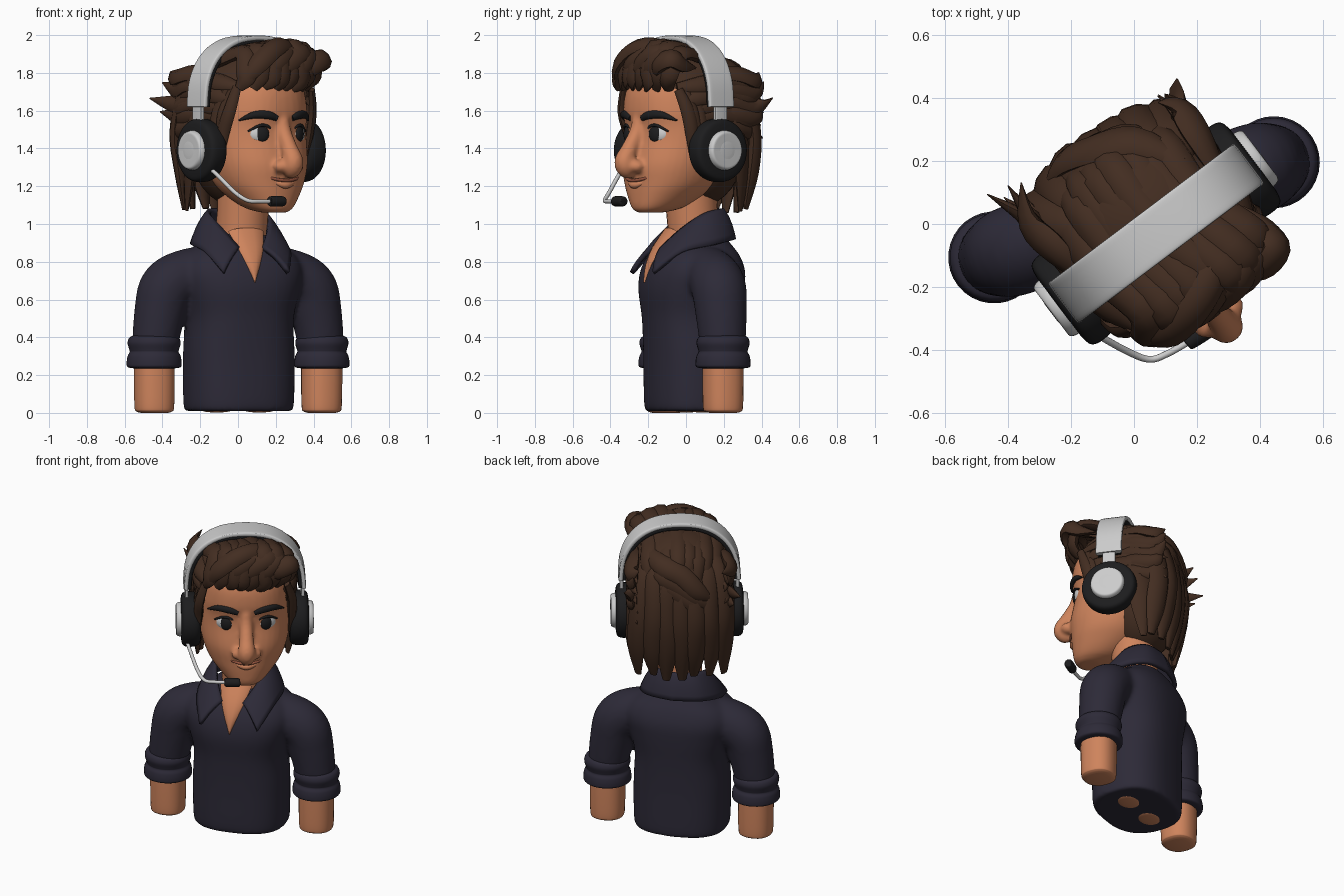
import bpy, bmesh, math, random
from mathutils import Vector, Matrix

if "Cube" in bpy.data.objects:
    bpy.data.objects.remove(bpy.data.objects["Cube"])

random.seed(4)
T, R = Matrix.Translation, Matrix.Rotation
HEAD = T((.07, -.03, 0)) @ R(math.radians(37), 4, 'Z')
BODY = T((0, .045, 0)) @ R(math.radians(18.8), 4, 'Z')
WORLD = Matrix()


def material(name, *rgb):
    m = bpy.data.materials.new(name)
    m.diffuse_color = (*rgb, 1)
    m.use_nodes = True
    m.node_tree.nodes["Principled BSDF"].inputs["Base Color"].default_value = m.diffuse_color
    return m


SKIN = material("skin", .62, .23, .108)
HAIR = material("hair", .055, .026, .015)
SHIRT = material("shirt", .026, .023, .039)
BLACK = material("black", .012, .012, .013)
WHITE = material("eye_white", .8, .8, .8)
LIP = material("lip", .3, .09, .05)


def finish(name, bm, mat, frame):
    bmesh.ops.recalc_face_normals(bm, faces=bm.faces)
    me = bpy.data.meshes.new(name)
    bm.to_mesh(me)
    bm.free()
    me.polygons.foreach_set("use_smooth", [True] * len(me.polygons))
    me.set_sharp_from_angle(angle=math.radians(50))
    if mat:
        me.materials.append(mat)
    ob = bpy.data.objects.new(name, me)
    bpy.context.collection.objects.link(ob)
    ob.matrix_world = frame
    return ob


def spline(pts, n=5):
    """Catmull-Rom through tuples of any length."""
    p = [pts[0]] + list(pts) + [pts[-1]]
    out = []
    for i in range(1, len(p) - 2):
        for k in range(n):
            t = k / n
            out.append([.5 * (2 * b + (c - a) * t + (2 * a - 5 * b + 4 * c - d) * t * t
                        + (3 * b - a - 3 * c + d) * t ** 3)
                        for a, b, c, d in zip(p[i - 1], p[i], p[i + 1], p[i + 2])])
    return out + [list(pts[-1])]


def oval(i, n, e):
    a = 2 * math.pi * i / n
    f = lambda v: math.copysign(abs(v) ** (2 / e), v)
    return f(math.cos(a)), f(math.sin(a))


def skin_rings(bm, rings):
    vs = [[bm.verts.new(p) for p in r] for r in rings]
    n = len(vs[0])
    for a, b in zip(vs, vs[1:]):
        for i in range(n):
            bm.faces.new((a[i], a[(i + 1) % n], b[(i + 1) % n], b[i]))
    bm.faces.new(vs[0])
    bm.faces.new(vs[-1])


def sweep(bm, pts, centre, n=10, e=2, seg=5):
    """Points are (x, y, z, half width, half thickness); thickness points away from centre."""
    s = spline(pts, seg)
    rings = []
    for i, q in enumerate(s):
        p = Vector(q[:3])
        tan = (Vector(s[min(i + 1, len(s) - 1)][:3]) - Vector(s[max(i - 1, 0)][:3])).normalized()
        out = p - Vector(centre)
        out = (out - tan * out.dot(tan)).normalized()
        side = tan.cross(out)
        ring = [oval(k, n, e) for k in range(n)]
        rings.append([p + side * c * max(q[3], .001) + out * d * max(q[4], .001) for c, d in ring])
    skin_rings(bm, rings)


def tube(name, pts, mat, frame, centre=(0, 10, 1), **kw):
    bm = bmesh.new()
    sweep(bm, [p if len(p) == 5 else (*p, p[3]) for p in pts], centre, **kw)
    return finish(name, bm, mat, frame)


def loft(bm, rows, e=2.2, n=40):
    """Rows are (z, half width, front y, back y)."""
    skin_rings(bm, [[(w * c, (f + b) / 2 + (b - f) / 2 * d, z)
                     for c, d in (oval(i, n, e) for i in range(n))] for z, w, f, b in spline(rows)])


def ball(name, pos, size, mat, frame, turn=0):
    bm = bmesh.new()
    bmesh.ops.create_uvsphere(bm, u_segments=28, v_segments=16, radius=1, matrix=T(pos)
                              @ R(turn, 4, 'Z') @ Matrix.Diagonal((*size, 1)))
    return finish(name, bm, mat, frame)


def melt(ob, voxel, smooth):
    """Fuse overlapping shells into one soft surface."""
    m = ob.modifiers.new("fuse", 'REMESH')
    m.mode, m.voxel_size, m.use_smooth_shade = 'VOXEL', voxel, True
    m = ob.modifiers.new("soften", 'SMOOTH')
    m.iterations = smooth


# shirt: torso and sleeves fused
bm = bmesh.new()
loft(bm, [(.01, .265, -.225, .21), (.035, .288, -.25, .228), (.3, .292, -.255, .228),
          (.5, .285, -.265, .235), (.65, .32, -.28, .245), (.75, .34, -.265, .245),
          (.83, .305, -.23, .22), (.89, .22, -.187, .185), (.95, .14, -.13, .14)], e=2.5)
for s in (-1, 1):
    sweep(bm, [(s * x, 0, z, r, r) for x, z, r in
               ((.12, .76, .13), (.28, .73, .14), (.395, .665, .146), (.435, .54, .137), (.465, .36, .122))],
          (0, 10, 1), n=28)
melt(finish("shirt", bm, SHIRT, BODY), .014, 12)

# neck and open neckline
tube("neck", [(.01, .045, .8, .14), (.02, .04, .95, .135), (.03, .02, 1.22, .14)], SKIN, WORLD, n=28)
tube("neckline", [(0, -.275, .69, .002, .012), (0, -.255, .78, .036, .016), (0, -.208, .87, .07, .02),
                  (0, -.13, .96, .1, .03)], SKIN, BODY)

# folded collar, mirrored half strips
top = [(0, .14, 1.075), (.11, .11, 1.075), (.155, .0, 1.05), (.125, -.11, .97), (.065, -.205, .87)]
low = [(0, .205, .92), (.16, .16, .915), (.245, .03, .89), (.235, -.15, .85), (.18, -.29, .74)]
bm = bmesh.new()
half = list(zip(spline(top), spline(low)))
cols = [[(-p[0], *p[1:]) for p in c] for c in half[:0:-1]] + half
grid = []
for a, b in cols:
    a, b = Vector(a), Vector(b)
    bulge = Vector((a.x, a.y, .3)).normalized() * .06
    grid.append([bm.verts.new(a.lerp(b, t) + bulge * t * (1 - t)) for t in (0, .15, .35, .6, .85, 1)])
for a, b in zip(grid, grid[1:]):
    for i in range(5):
        bm.faces.new((a[i], a[i + 1], b[i + 1], b[i]))
collar = finish("collar", bm, SHIRT, BODY)
mod = collar.modifiers.new("thickness", 'SOLIDIFY')
mod.thickness, mod.offset = .025, 0

# rolled cuffs, forearms and hips underneath
for s, side in ((-1, "right"), (1, "left")):
    tube(side + "_cuff", [(s * .469, 0, z, r) for z, r in
                          ((.41, .11), (.398, .132), (.37, .141), (.335, .132), (.322, .13), (.3, .141),
                           (.265, .146), (.242, .14), (.235, .1))], SHIRT, BODY, n=32)
    tube(side + "_forearm", [(s * .468, 0, z, r) for z, r in
                             ((.3, .106), (.15, .106), (.03, .103), (.008, .094), (0, .07))],
         SKIN, BODY, n=28, e=2.3)
    ball(side + "_hip", (s * .12, 0, .014), (.08, .065, .012), SKIN, BODY)

# head with nose
bm = bmesh.new()
loft(bm, [(1.06, .06, -.265, -.14), (1.085, .115, -.292, -.02), (1.15, .18, -.302, .1),
          (1.22, .23, -.307, .18), (1.32, .265, -.313, .25), (1.45, .28, -.288, .28),
          (1.52, .28, -.287, .285), (1.6, .275, -.303, .29), (1.72, .255, -.285, .28),
          (1.82, .2, -.21, .22), (1.88, .1, -.12, .12)])
sweep(bm, [(0, y, z, w, w) for y, z, w in ((-.27, 1.56, .036), (-.29, 1.48, .04), (-.335, 1.4, .044),
                                          (-.37, 1.33, .054), (-.35, 1.285, .048), (-.31, 1.265, .02))],
      (0, 10, 1), n=20)
for s in (-1, 1):
    bmesh.ops.create_uvsphere(bm, u_segments=16, v_segments=10, radius=1,
                              matrix=T((s * .05, -.325, 1.305)) @ Matrix.Diagonal((.042, .045, .035, 1)))
melt(finish("head", bm, SKIN, HEAD), .011, 6)
tube("mouth", [(-.135, -.252, 1.265, .004), (-.075, -.297, 1.24, .008), (0, -.314, 1.23, .009),
               (.075, -.297, 1.24, .008), (.135, -.252, 1.265, .004)], LIP, HEAD, centre=(0, 0, 1.23))
tube("lower_lip", [(-.07, -.288, 1.222, .008), (0, -.304, 1.206, .02), (.07, -.288, 1.222, .008)],
     SKIN, HEAD, centre=(0, 0, 1.23))
for s, side in ((-1, "right"), (1, "left")):
    ball(side + "_eye", (s * .125, -.24, 1.475), (.06, .03, .048), WHITE, HEAD, s * .4)
    ball(side + "_iris", (s * .122, -.258, 1.476), (.038, .02, .043), BLACK, HEAD, s * .4)
    tube(side + "_eyelash", [(s * .066, -.267, 1.492, .004), (s * .095, -.273, 1.517, .008),
                             (s * .14, -.26, 1.521, .008), (s * .19, -.222, 1.49, .005)], BLACK, HEAD)
    tube(side + "_eyebrow", [(s * .05, -.29, 1.56, .016, .014), (s * .1, -.284, 1.577, .022, .017),
                             (s * .17, -.25, 1.577, .019, .016), (s * .23, -.195, 1.548, .004, .006)],
         BLACK, HEAD, centre=(0, 0, 1.55))

# hair volume under the locks
ball("hair_cap", (0, .03, 1.69), (.29, .315, .25), HAIR, HEAD)
ball("hair_back", (0, .12, 1.43), (.275, .235, .34), HAIR, HEAD)

# hair locks
bm = bmesh.new()
MID = (0, .02, 1.55)


def lock(pts, w, t=.03, shape=(.5, 1, 1, .85, .03)):
    k = (len(shape) - 1) / (len(pts) - 1)
    j = lambda: random.uniform(-.01, .01)
    sweep(bm, [(x + j(), y + j(), z + j(), w * shape[round(i * k)], t * shape[round(i * k)])
               for i, (x, y, z) in enumerate(pts)], MID, n=8, seg=4)


for i in range(8):  # quiff rising from the forehead, swept over and back under the band
    x = -.23 + .063 * i
    d = math.sqrt(1 - (x / .36) ** 2)
    lock([(x * .97 - .02, -.015 - .255 * d, 1.72), (x + .02, -.03 - .27 * d, 1.79),
          (x + .04, -.02 - .22 * d, 1.76 + .185 * d), (x * .93, 0, 1.7 + .218 * d),
          (x * .9, .26 * d, 1.67 + .17 * d), (x, .32 * d + .02, 1.64)], .058, .032,
         (.45, 1, 1, 1, .9, .15))
for i in range(5):  # front locks curling sideways across the quiff
    lock([(-.24 + .09 * i, -.23, 1.75), (-.17 + .09 * i, -.285, 1.84), (-.03 + .075 * i, -.265, 1.93 - .012 * i),
          (.1 + .045 * i, -.2, 1.93 - .02 * i), (.2 + .02 * i, -.1, 1.82)], .058, .036)
for i in range(7):  # long locks down the back
    x = -.255 + .085 * i
    d = math.sqrt(1 - (x / .36) ** 2)
    lock([(x * .6, .08, 1.87), (x * .95, .08 + .2 * d, 1.75), (x * 1.06, .12 + .24 * d, 1.5),
          (x * 1.06, .12 + .22 * d, 1.27), (x, .12 + .18 * d, 1.06 + random.uniform(0, .03))],
         .068, .035, (.5, 1, 1, 1, .35))
for z in (1.83, 1.77, 1.71):  # diagonal locks over the back
    lock([(.2, .12, z + .02), (.12, .28, z), (0, .34, z - .07), (-.12, .35, z - .16), (-.22, .31, z - .26)], .06)
for s in (-1, 1):
    for i in range(5):  # side locks swept behind the ears
        z = 1.77 - .065 * i
        lock([(s * (.225 + .01 * i), -.19 + .02 * i, z - .05), (s * .272, -.07, z - .02), (s * .29, .1, z),
              (s * .29, .24, z - .02), (s * .27, .34, z - .05)], .05, .027)
    back = .04 if s < 0 else -.02  # flicked spikes, longer on the right
    for z, x, y in ((1.81, .25, .34), (1.75, .29, .36), (1.67, .35, .38), (1.6, .31, .35)):
        lock([(s * .27, .02, z - .02), (s * .29, .15, z - .01), (s * .295, .27, z - .04),
              (s * x, y + back, z)], .055, .03, (.5, 1, .9, .06))
    for i in range(3):  # sideburns
        lock([(s * .25, -.2 + .04 * i, 1.72), (s * .278, -.17 + .04 * i, 1.6),
              (s * .285, -.14 + .035 * i, 1.48), (s * .278, -.125 + .03 * i, 1.37)], .035, .022, (.7, 1, 1, .4))
    lock([(s * .24, .1, 1.72), (s * .285, .15, 1.55), (s * .285, .18, 1.3), (s * .27, .2, 1.07)],
         .075, .03, (.7, 1, 1, .25))
finish("hair_locks", bm, HAIR, HEAD)


# headset
def band(name, rx, rz, w, t, mat):
    arc = [math.radians(a) for a in range(0, 181, 15)]
    power = lambda v: math.copysign(abs(v) ** .85, v)
    tube(name, [(rx * power(math.cos(a)), 0, 1.62 + rz * math.sin(a) ** .87, w, t) for a in arc],
         mat, HEAD, centre=(0, 0, 1.5), n=24, e=7, seg=3)


band("headband", .358, .365, .08, .014, None)
band("headband_padding", .338, .342, .072, .014, BLACK)
for s, side in ((-1, "right"), (1, "left")):
    tube(side + "_slider", [(s * .352, 0, 1.66, .04, .012), (s * .352, 0, 1.5, .04, .012)],
         None, HEAD, centre=(0, 0, 1.55), n=16, e=6)
    for part, prof, mat in (
            ("ear_cushion", ((.27, .12), (.275, .148), (.3, .165), (.35, .168), (.378, .155), (.387, .12)), BLACK),
            ("ear_cap", ((.37, .105), (.395, .105), (.413, .097), (.416, .083), (.406, .072), (.408, .064),
                         (.415, .056), (.418, .03)), None)):
        tube(side + "_" + part, [(s * x, 0, 1.39, r) for x, r in prof], mat, HEAD,
             centre=(0, 10, 1.39), n=40)
tube("mic_boom", [(-.18, -.31, 1.32, .011), (-.11, -.355, 1.26, .011), (-.02, -.405, 1.17, .011),
                  (.05, -.43, 1.125, .011), (.11, -.41, 1.12, .011), (.18, -.37, 1.12, .011)],
     None, WORLD, centre=(0, 0, 1.15))
tube("mic_tip", [(.165, -.38, 1.12, .018), (.175, -.373, 1.12, .027), (.235, -.335, 1.12, .027),
                 (.245, -.328, 1.12, .018)], BLACK, WORLD, centre=(0, 0, 1.15), n=20)
